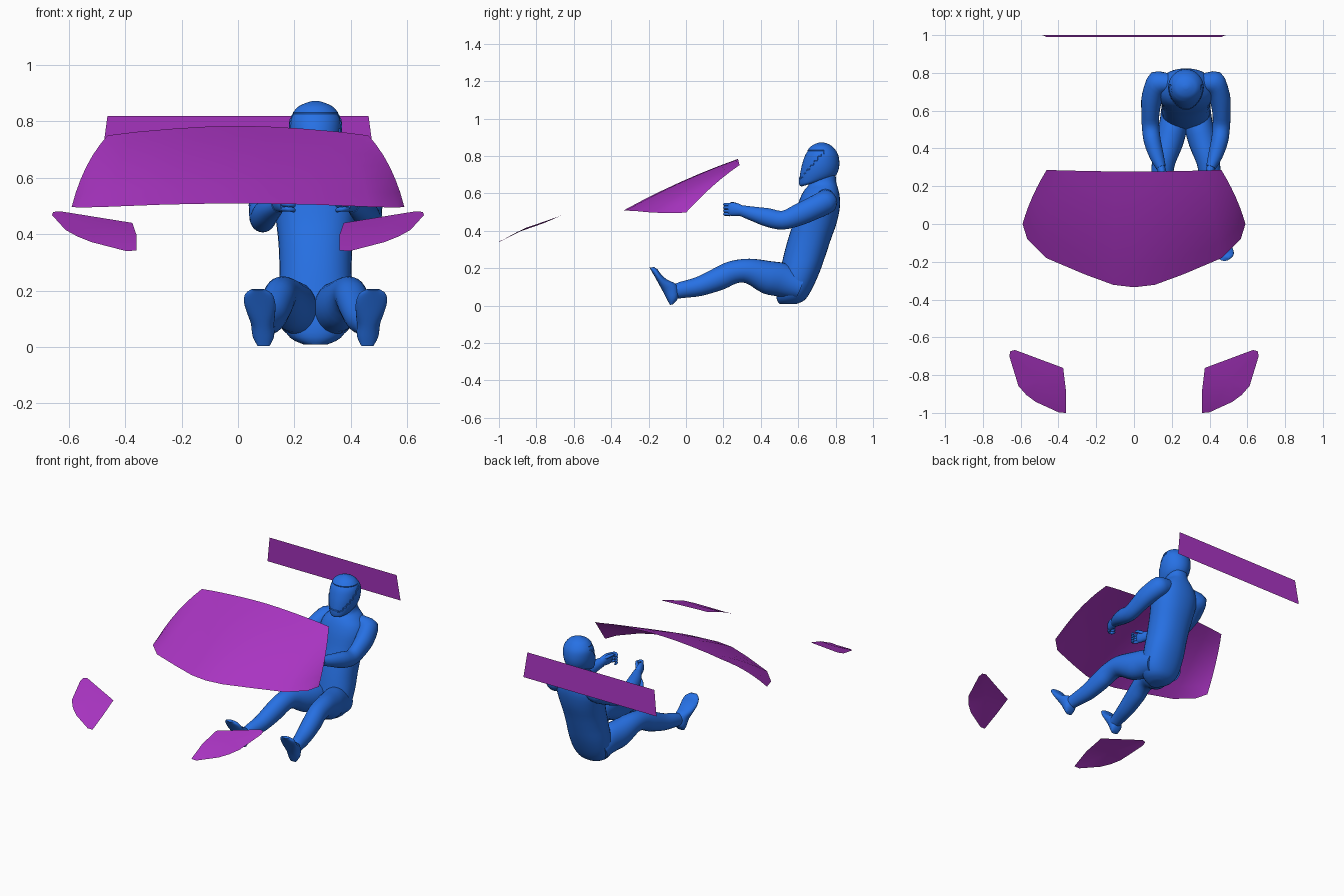
import bpy, bmesh, math
from mathutils import Vector as V

if "Cube" in bpy.data.objects:
    bpy.data.objects.remove(bpy.data.objects["Cube"])

CX = 0.275  # driver's centre line


def material(name, color):
    m = bpy.data.materials.new(name)
    m.diffuse_color = color
    m.use_nodes = True
    m.node_tree.nodes["Principled BSDF"].inputs["Base Color"].default_value = m.diffuse_color
    return m


BLUE = material("blue", (0.02, 0.165, 0.78, 1))
PURPLE = material("purple", (0.40, 0.035, 0.54, 1))


def finish(name, bm, mat, angle=45, closed=True):
    if closed:
        bmesh.ops.recalc_face_normals(bm, faces=bm.faces)
    me = bpy.data.meshes.new(name)
    bm.to_mesh(me)
    bm.free()
    me.materials.append(mat)
    me.shade_smooth()
    me.set_sharp_from_angle(angle=math.radians(angle))
    ob = bpy.data.objects.new(name, me)
    bpy.context.collection.objects.link(ob)
    return ob


def spline(a, b, c, d, t):
    return 0.5 * (2*b + (c - a)*t + (2*a - 5*b + 4*c - d)*t*t + (3*b - a - 3*c + d)*t**3)


def loft(rings, sides=24, steps=3, power=1.0):
    """Skin a tube through rings of (centre, half-width vector, half-depth vector)."""
    full, n = [], len(rings)
    for i in range(n - 1):
        q = [rings[max(0, min(n - 1, i + k))] for k in (-1, 0, 1, 2)]
        for s in range(steps):
            full.append([spline(q[0][j], q[1][j], q[2][j], q[3][j], s / steps) for j in range(3)])
    full.append(rings[-1])
    bm = bmesh.new()
    rows = []
    for c, u, v in full:
        row = []
        for k in range(sides):
            a = 2 * math.pi * k / sides
            ca, sa = math.cos(a), math.sin(a)
            ca = math.copysign(abs(ca)**power, ca)
            sa = math.copysign(abs(sa)**power, sa)
            row.append(bm.verts.new(c + u*ca + v*sa))
        rows.append(row)
    for r0, r1 in zip(rows, rows[1:]):
        for k in range(sides):
            m = (k + 1) % sides
            bm.faces.new((r0[k], r0[m], r1[m], r1[k]))
    bm.faces.new(rows[0])
    bm.faces.new(rows[-1])
    return bm


def slices(data, side=1):
    """Rings from (x offset, front y, front z, back y, back z, half width)."""
    out = []
    for x, y0, z0, y1, z1, w in data:
        a, b = V((CX + side*x, y0, z0)), V((CX + side*x, y1, z1))
        out.append(((a + b) / 2, V((w, 0, 0)), (b - a) / 2))
    return out


def limb(data, side):
    """Rings square to a path of (x offset, y, z, half width, half height)."""
    pts = [V((CX + side*d[0], d[1], d[2])) for d in data]
    out = []
    for i, p in enumerate(pts):
        t = (pts[min(i + 1, len(pts) - 1)] - pts[max(i - 1, 0)]).normalized()
        u = t.cross(V((0, 0, 1))).normalized()
        out.append((p, u * data[i][3], u.cross(t) * data[i][4]))
    return out


# Torso, from seat to neck
torso = [
    (0, .50, .008, .59, .008, .04), (0, .485, .035, .635, .03, .09),
    (0, .485, .095, .672, .085, .122), (0, .505, .19, .715, .18, .13),
    (0, .525, .28, .745, .265, .128), (0, .55, .37, .775, .355, .131),
    (0, .575, .45, .805, .44, .14), (0, .595, .53, .822, .52, .15),
    (0, .615, .585, .822, .58, .135), (0, .635, .62, .813, .625, .10),
    (0, .655, .645, .803, .66, .07), (0, .665, .69, .80, .70, .062)]
finish("driver_torso", loft(slices(torso), 32, power=0.9), BLUE)

# Helmet with a recessed face opening
helmet = [
    (0, .618, .636, .70, .662, .035), (0, .606, .645, .745, .67, .058),
    (0, .603, .675, .79, .685, .074), (0, .608, .715, .812, .715, .087),
    (0, .618, .76, .82, .76, .094), (0, .636, .81, .812, .81, .091),
    (0, .665, .848, .785, .848, .066), (0, .69, .864, .76, .864, .038),
    (0, .715, .872, .735, .872, .012)]
bm = loft(slices(helmet), 36, 4)
bm.normal_update()
bmesh.ops.recalc_face_normals(bm, faces=bm.faces)
face = []
for f in bm.faces:
    c = f.calc_center_median()
    if .68 < c.z < .832 and c.y < .612 + (c.z - .674) * .866:
        face.append(f)
bmesh.ops.inset_region(bm, faces=face, thickness=.004, depth=-.004)
finish("driver_helmet", bm, BLUE, 35)

arm = [
    (.08, .745, .575, .05, .05), (.145, .748, .555, .066, .064),
    (.178, .675, .518, .056, .062), (.188, .59, .48, .048, .057),
    (.187, .515, .456, .046, .05), (.178, .44, .47, .045, .05),
    (.155, .36, .49, .038, .039), (.132, .30, .506, .026, .03)]
palm = [
    (.134, .305, .505, .022, .026), (.126, .275, .512, .022, .034),
    (.118, .245, .515, .019, .036), (.114, .226, .515, .012, .03)]
leg = [
    (.06, .61, .10, .07, .07), (.068, .52, .135, .075, .09),
    (.092, .43, .152, .076, .088), (.118, .33, .185, .062, .066),
    (.128, .25, .177, .058, .062), (.14, .18, .145, .057, .062),
    (.156, .07, .102, .05, .052), (.172, -.02, .084, .04, .044),
    (.18, -.07, .072, .036, .038)]
foot = [
    (.184, -.086, .003, -.07, .006, .022), (.185, -.10, .03, -.04, .045, .038),
    (.188, -.118, .065, -.05, .11, .042), (.193, -.14, .105, -.10, .138, .05),
    (.198, -.162, .145, -.132, .166, .055), (.202, -.182, .18, -.153, .194, .048),
    (.204, -.195, .202, -.172, .206, .024)]

for side, tag in ((-1, "right"), (1, "left")):
    finish(tag + "_arm", loft(limb(arm, side)), BLUE)
    finish(tag + "_palm", loft(limb(palm, side), 16), BLUE)
    finish(tag + "_leg", loft(limb(leg, side)), BLUE)
    finish(tag + "_foot", loft(slices(foot, side), power=0.9), BLUE)
    # Fingers curled inward as if holding a wheel
    for i in range(4):
        z = .540 - i * .017
        r = .0085
        finger = [(.118, .245, z, r, r), (.112, .222, z, r, r), (.096, .207, z, r, r),
                  (.08, .216, z - .003, r, r), (.077, .236, z - .006, r * .7, r * .7)]
        finish(f"{tag}_finger_{i + 1}", loft(limb(finger, side), 10), BLUE)
    thumb = [(.12, .28, .528, .011, .011), (.10, .262, .541, .01, .01),
             (.085, .24, .548, .007, .007)]
    finish(tag + "_thumb", loft(limb(thumb, side), 10), BLUE)

# Windscreen: a sheet between its lower and upper edges
low = [(0, -.335, .508), (.11, -.322, .508), (.26, -.267, .505),
       (.465, -.18, .497), (.565, -.08, .494), (.59, 0, .497)]
top = [(0, .278, .784), (.10, .278, .782), (.22, .28, .775),
       (.36, .283, .763), (.425, .285, .755), (.463, .285, .75)]


def both_sides(pts):
    return [V((-x, y, z)) for x, y, z in pts[:0:-1]] + [V(p) for p in pts]


bm = bmesh.new()
rows = []
for j in range(7):
    t = j / 6
    rows.append([bm.verts.new(a.lerp(b, t) + V((.012 * a.x / .59, 0, .015)) * 4*t*(1 - t))
                 for a, b in zip(both_sides(low), both_sides(top))])
for r0, r1 in zip(rows, rows[1:]):
    for k in range(len(r0) - 1):
        bm.faces.new((r0[k], r0[k + 1], r1[k + 1], r1[k]))
finish("windscreen", bm, PURPLE, 60, False)

# Rear window
bm = bmesh.new()
bm.faces.new([bm.verts.new(p) for p in
              ((.485, 1, .655), (-.485, 1, .655), (-.463, .99, .82), (.463, .99, .82))])
finish("rear_window", bm, PURPLE, 30, False)

# Headlight covers
cover = [(.63, -.667, .481), (.655, -.673, .479), (.66, -.70, .468), (.612, -.857, .415),
         (.57, -.905, .392), (.52, -.942, .372), (.397, -.998, .34), (.36, -1, .342),
         (.36, -.885, .397), (.375, -.762, .44)]
for side, tag in ((-1, "right"), (1, "left")):
    bm = bmesh.new()
    rim = [bm.verts.new((side * x, y, z)) for x, y, z in cover]
    mid = bm.verts.new((side * .50, -.83, .424))
    for k in range(len(rim)):
        tri = [mid, rim[(k + 1) % len(rim)], rim[k]]
        bm.faces.new(tri if side > 0 else tri[::-1])
    bm.normal_update()
    if sum(f.normal.z for f in bm.faces) < 0:
        bmesh.ops.reverse_faces(bm, faces=bm.faces)
    finish(tag + "_headlight_cover", bm, PURPLE, 60, False)
